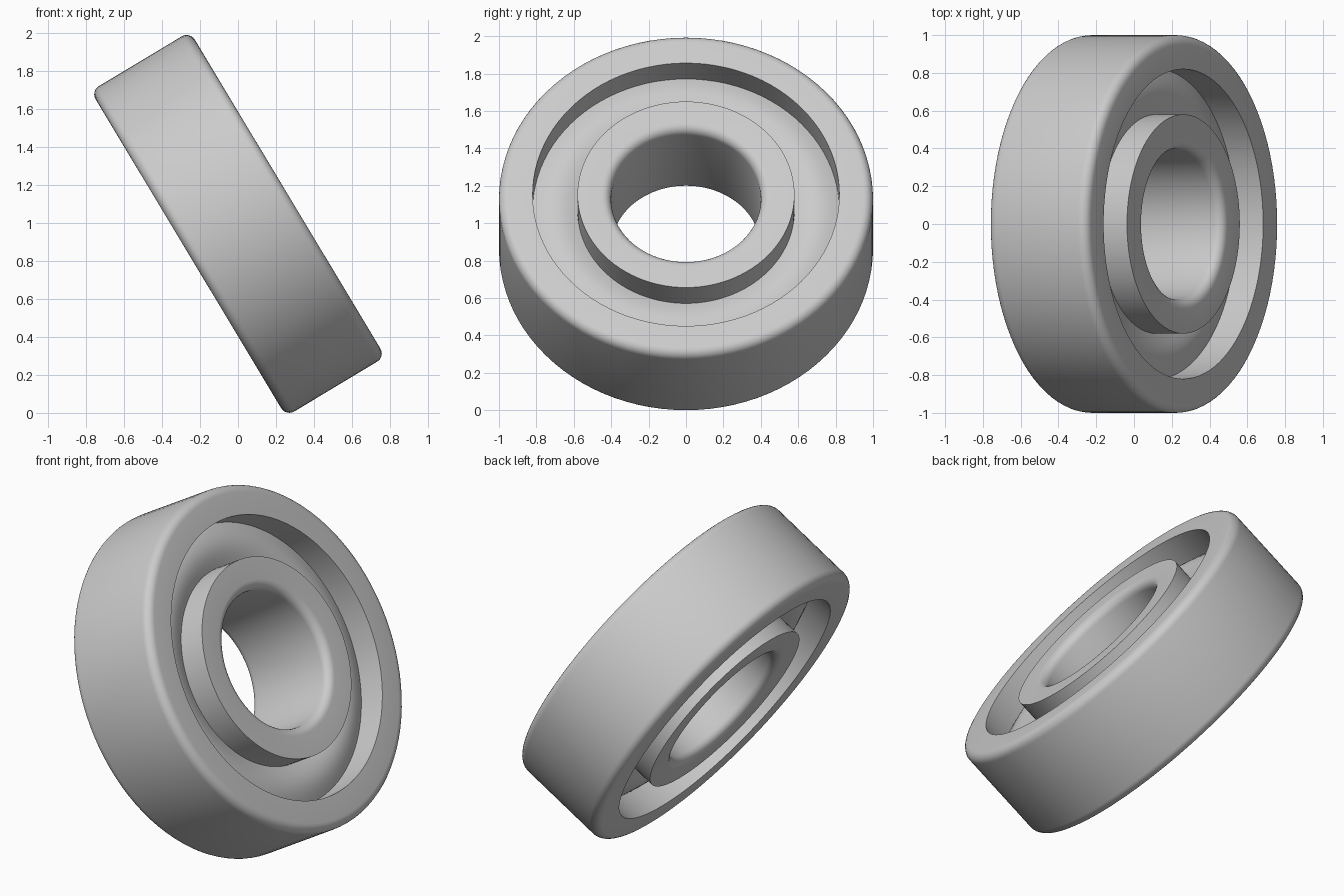
import bpy
import bmesh
from math import radians, sin, cos, pi
from mathutils import Matrix, Vector

if "Cube" in bpy.data.objects:
    bpy.data.objects.remove(bpy.data.objects["Cube"], do_unlink=True)

SEGMENTS = 96
HALF_WIDTH = 0.305      # half the thickness along the axle
FLOOR = 0.14            # half thickness of the closed middle ring
BULGE = 0.03
FILLET = 0.05
TILT = Matrix.Translation((0, 0, 0.996)) @ Matrix.Rotation(radians(59), 4, "Y")

steel = bpy.data.materials.new("steel_grey")
steel.use_nodes = True
GREY = (0.6, 0.6, 0.6, 1)
steel.diffuse_color = GREY
steel.node_tree.nodes["Principled BSDF"].inputs["Base Color"].default_value = GREY


def arc(r, h, radius, start, steps=6):
    """Quarter circle about (r, h), counter-clockwise from start degrees."""
    angles = [radians(start) + pi / 2 * i / steps for i in range(steps + 1)]
    return [(r + radius * cos(a), h + radius * sin(a)) for a in angles]


def lathe(name, profile):
    """Spin a closed (radius, height) profile into a ring, then tilt it."""
    bm = bmesh.new()
    rings = []
    for i in range(SEGMENTS):
        a = 2 * pi * i / SEGMENTS
        rings.append([bm.verts.new(Vector((r * cos(a), r * sin(a), h)))
                      for r, h in profile])
    n = len(profile)
    for i in range(SEGMENTS):
        here, there = rings[i], rings[(i + 1) % SEGMENTS]
        for j in range(n):
            k = (j + 1) % n
            bm.faces.new((here[j], there[j], there[k], here[k]))
    bmesh.ops.recalc_face_normals(bm, faces=bm.faces)
    bm.transform(TILT)
    mesh = bpy.data.meshes.new(name)
    bm.to_mesh(mesh)
    bm.free()
    mesh.materials.append(steel)
    obj = bpy.data.objects.new(name, mesh)
    bpy.context.collection.objects.link(obj)
    bpy.ops.object.select_all(action="DESELECT")
    obj.select_set(True)
    bpy.context.view_layer.objects.active = obj
    bpy.ops.object.shade_smooth_by_angle(angle=radians(30))


# Outer ring, rounded on its outside edges
inset = HALF_WIDTH - FILLET
lathe("outer_ring", [(0.82, HALF_WIDTH), (0.82, -HALF_WIDTH)]
      + arc(1 - FILLET, -inset, FILLET, 270)
      + arc(1 - FILLET, inset, FILLET, 0))

# Inner ring, rounded around the bore
lathe("inner_ring", [(0.58, -HALF_WIDTH), (0.58, HALF_WIDTH)]
      + arc(0.4 + FILLET, inset, FILLET, 90)
      + arc(0.4 + FILLET, -inset, FILLET, 180))

# Closed middle ring, gently domed on both sides
STEPS = 12
dome = [(0.58 + 0.24 * i / STEPS, FLOOR + BULGE * sin(pi * i / STEPS))
        for i in range(STEPS + 1)]
lathe("middle_ring", dome + [(r, -h) for r, h in reversed(dome)])
